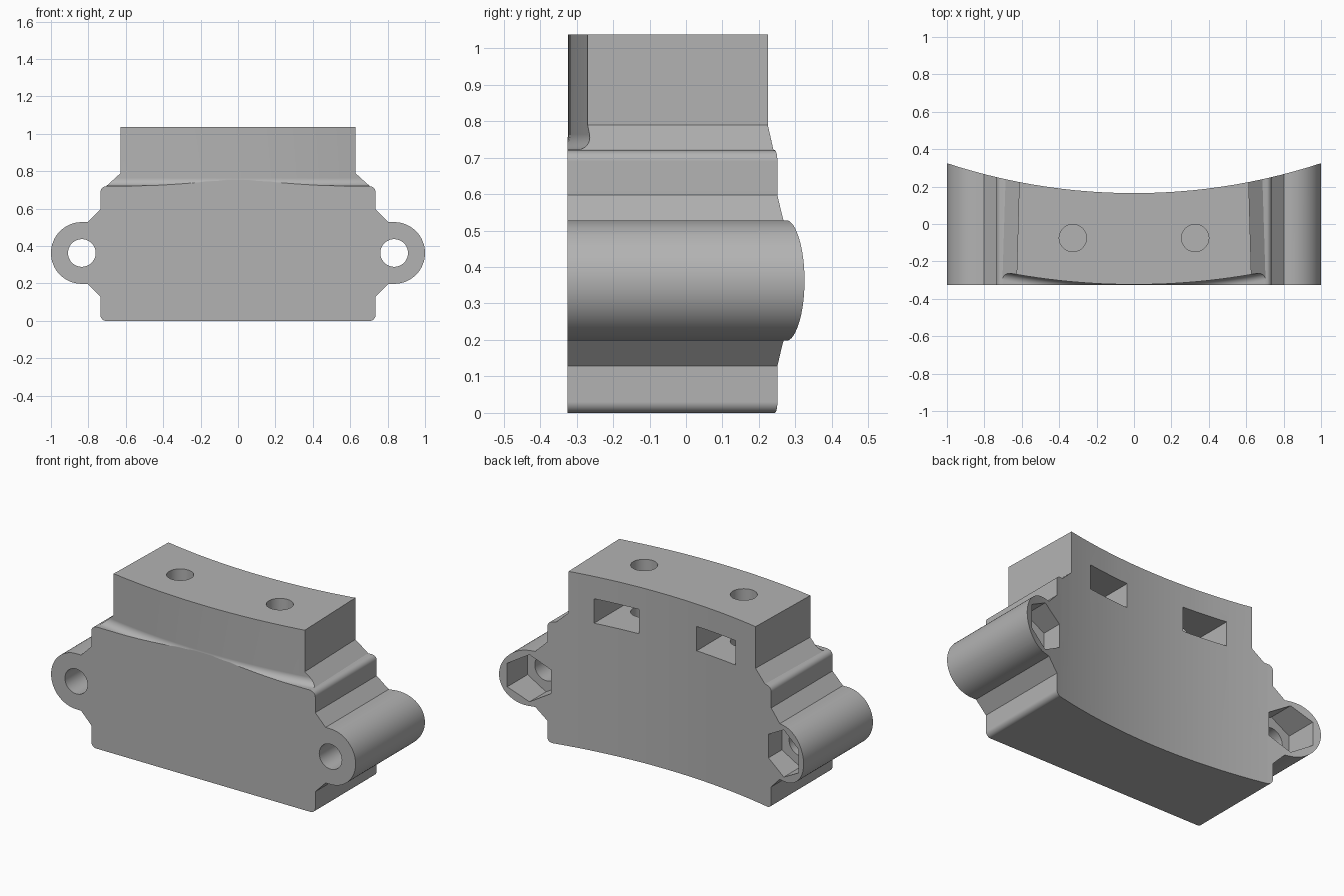
import bpy
import bmesh
from math import sin, cos, pi, radians
from mathutils import Matrix

if "Cube" in bpy.data.objects:
    bpy.data.objects.remove(bpy.data.objects["Cube"], do_unlink=True)

FRONT, BACK = -0.325, 0.5        # depth of the blank before the rear is cut
AXIS_Y = 3.37                    # vertical axis shared by both curved faces
EAR_X, EAR_Z, EAR_R = 0.835, 0.363, 0.165


def arc(cx, cz, r, a0, a1, steps):
    angles = [radians(a0 + (a1 - a0) * i / steps) for i in range(steps + 1)]
    return [(cx + r * cos(a), cz + r * sin(a)) for a in angles]


def finish(bm, name):
    bmesh.ops.recalc_face_normals(bm, faces=bm.faces)
    mesh = bpy.data.meshes.new(name)
    bm.to_mesh(mesh)
    bm.free()
    obj = bpy.data.objects.new(name, mesh)
    bpy.context.collection.objects.link(obj)
    return obj


def rod(name, radius, start, end, axis, sides=48, turn=0.0):
    """Cylinder or prism along y or z, between two points on that axis."""
    bm = bmesh.new()
    length = (end - start).length
    tilt = Matrix.Rotation(pi / 2, 4, 'X') if axis == 'Y' else Matrix()
    place = Matrix.Translation((start + end) / 2) @ tilt @ Matrix.Rotation(turn, 4, 'Z')
    bmesh.ops.create_cone(bm, cap_ends=True, segments=sides, radius1=radius,
                          radius2=radius, depth=length, matrix=place)
    return finish(bm, name)


def vec(x, y, z):
    return Matrix.Translation((x, y, z)).to_translation()


# Housing outline: rounded body, side ears, flared neck and top block
half = arc(0.705, 0.03, 0.03, -90, 0, 6)
half += [(0.735, 0.128), (0.803, 0.198)]
half += arc(EAR_X, EAR_Z, EAR_R, -90, 90, 32)
half += [(0.803, 0.528), (0.735, 0.597)]
half += arc(0.705, 0.69, 0.03, 0, 90, 6)
half += [(0.694, 0.722), (0.62, 0.79), (0.62, 1.037)]
outline = half + [(-x, z) for x, z in reversed(half)]


def section(bm, y):
    verts = []
    for x, z in outline:
        if z > 0.721:            # the top block narrows slightly to the rear
            x *= 1 - 0.045 * y
        verts.append(bm.verts.new((x, y, z)))
    return verts


bm = bmesh.new()
front, rear = section(bm, FRONT), section(bm, BACK)
bm.faces.new(front)
bm.faces.new(rear)
for i in range(len(front)):
    j = (i + 1) % len(front)
    bm.faces.new((front[i], front[j], rear[j], rear[i]))
housing = finish(bm, "housing")

cutters = []

# Concave rear face
cutters.append(rod("rear_curve", 3.205, vec(0, AXIS_Y, -0.3),
                   vec(0, AXIS_Y, 1.4), 'Z', 256))

# Curved front of the top block, with a rounded foot
bm = bmesh.new()
inner = AXIS_Y + 0.3235
profile = [(inner, 1.3)] + arc(inner + 0.042, 0.764, 0.042, 180, 270, 8)
profile += [(inner + 0.4, 0.722), (inner + 0.4, 1.3)]
STEPS = 32
rings = []
for s in range(STEPS + 1):
    a = -0.25 + 0.5 * s / STEPS
    rings.append([bm.verts.new((r * sin(a), AXIS_Y - r * cos(a), z)) for r, z in profile])
for a, b in zip(rings, rings[1:]):
    for i in range(len(profile)):
        j = (i + 1) % len(profile)
        bm.faces.new((a[i], a[j], b[j], b[i]))
bm.faces.new(rings[0])
bm.faces.new(rings[-1])
cutters.append(finish(bm, "front_curve"))

for side, label in ((1, "left"), (-1, "right")):
    # Bolt hole and hexagonal nut pocket in each ear
    x = side * EAR_X
    cutters.append(rod(label + "_ear_hole", 0.074, vec(x, -0.6, EAR_Z),
                       vec(x, 0.6, EAR_Z), 'Y'))
    cutters.append(rod(label + "_ear_pocket", 0.14, vec(x, 0.12, EAR_Z),
                       vec(x, 0.6, EAR_Z), 'Y', 6))
    # Vertical screw hole and rear nut slot in the top block
    x = side * 0.327
    cutters.append(rod(label + "_screw_hole", 0.073, vec(x, -0.075, 0.55),
                       vec(x, -0.075, 1.3), 'Z'))
    bm = bmesh.new()
    bmesh.ops.create_cube(bm, size=1, matrix=Matrix.Translation((x, 0.15, 0.832))
                          @ Matrix.Diagonal((0.275, 0.72, 0.145, 1)))
    cutters.append(finish(bm, label + "_nut_slot"))

# Vertex-up hexagons stay upright in the ears; shift them if a flat is on top
for c in cutters:
    if c.name.endswith("ear_pocket"):
        top = max(v.co.z for v in c.data.vertices)
        if top - EAR_Z < 0.13:
            centre = Matrix.Translation((0.835 if "left" in c.name else -0.835, 0, EAR_Z))
            c.data.transform(centre @ Matrix.Rotation(pi / 6, 4, 'Y') @ centre.inverted())

# Carve the housing and drop the cutters
bpy.context.view_layer.objects.active = housing
for c in cutters:
    mod = housing.modifiers.new(c.name, 'BOOLEAN')
    mod.operation = 'DIFFERENCE'
    mod.solver = 'EXACT'
    mod.object = c
    bpy.ops.object.modifier_apply(modifier=mod.name)
for c in cutters:
    bpy.data.objects.remove(c, do_unlink=True)

# Plain grey finish
grey = bpy.data.materials.new("plain_grey")
grey.use_nodes = True
colour = (0.45, 0.45, 0.45, 1)
grey.diffuse_color = colour
grey.node_tree.nodes["Principled BSDF"].inputs["Base Color"].default_value = colour
housing.data.materials.clear()
housing.data.materials.append(grey)
for p in housing.data.polygons:
    p.material_index = 0

bpy.ops.object.select_all(action='DESELECT')
housing.select_set(True)
bpy.ops.object.shade_smooth_by_angle(angle=radians(30))
weighted = housing.modifiers.new("even_shading", 'WEIGHTED_NORMAL')
weighted.keep_sharp = True
